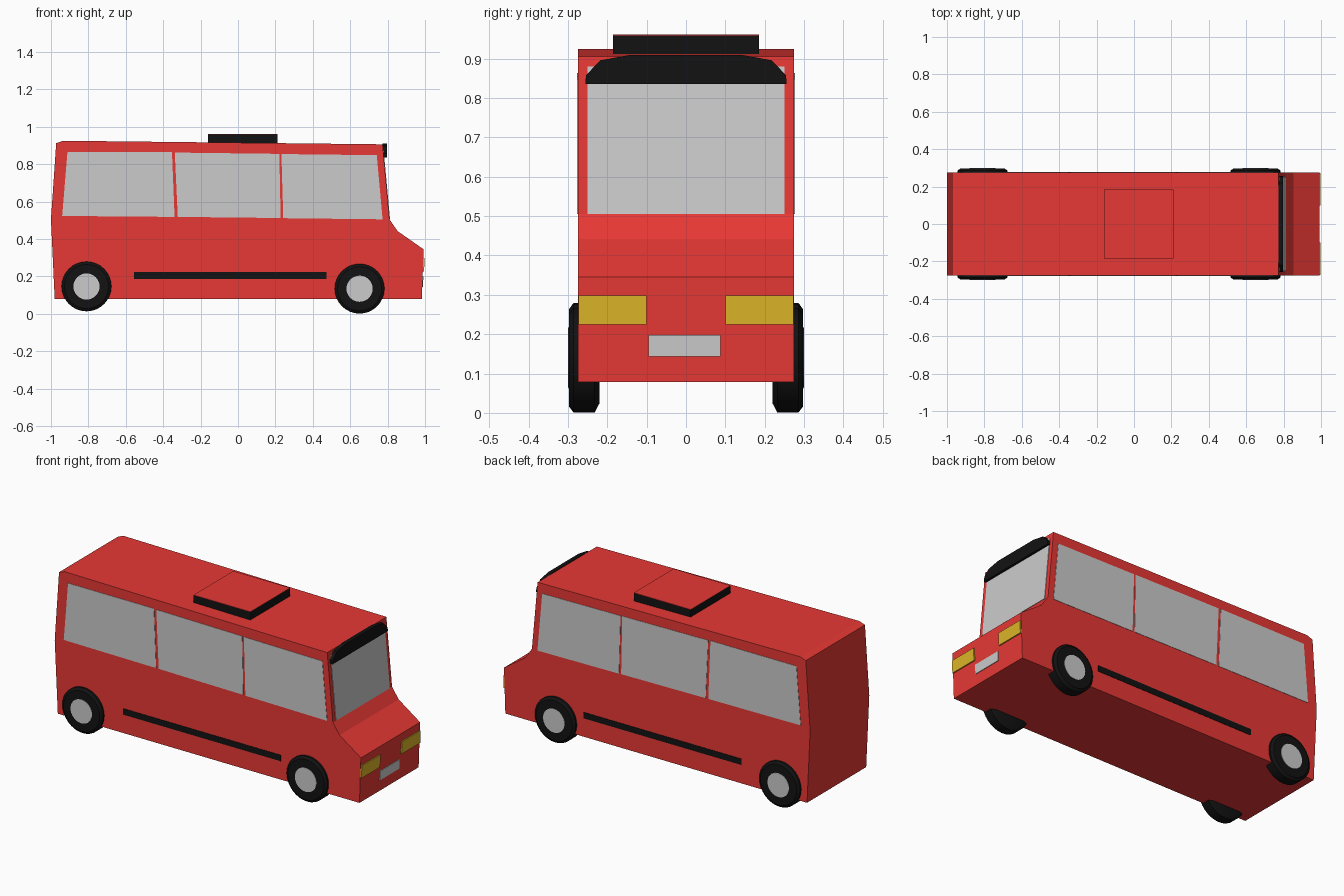
import bpy, bmesh, math
from mathutils import Vector, Matrix

if "Cube" in bpy.data.objects:
    bpy.data.objects.remove(bpy.data.objects["Cube"])


def material(name, rgb):
    m = bpy.data.materials.new(name)
    m.diffuse_color = (*rgb, 1)
    m.use_nodes = True
    m.node_tree.nodes["Principled BSDF"].inputs["Base Color"].default_value = m.diffuse_color
    return m


RED = material("red_paint", (0.80, 0.04, 0.035))
BLACK = material("black_rubber", (0.006, 0.006, 0.006))
YELLOW = material("yellow_lamp", (0.72, 0.46, 0.02))


def finish(name, bm, mat=None, mirror=False, smooth=False):
    bmesh.ops.remove_doubles(bm, verts=bm.verts, dist=1e-5)
    bmesh.ops.recalc_face_normals(bm, faces=bm.faces)
    me = bpy.data.meshes.new(name)
    bm.to_mesh(me)
    bm.free()
    ob = bpy.data.objects.new(name, me)
    bpy.context.collection.objects.link(ob)
    if mat:
        me.materials.append(mat)
    if smooth:
        bpy.ops.object.select_all(action='DESELECT')
        ob.select_set(True)
        bpy.context.view_layer.objects.active = ob
        bpy.ops.object.shade_smooth_by_angle(angle=math.radians(30))
    if mirror:
        mod = ob.modifiers.new("mirror", 'MIRROR')
        mod.use_axis = (False, True, False)
        mod.use_mirror_merge = False
    return ob


def slab(name, pts, depth, mat=None, mirror=False):
    """Extrude a planar outline of 3D points along a depth vector."""
    bm = bmesh.new()
    face = bm.faces.new([bm.verts.new(p) for p in pts])
    ext = bmesh.ops.extrude_face_region(bm, geom=[face])
    verts = [v for v in ext["geom"] if isinstance(v, bmesh.types.BMVert)]
    bmesh.ops.translate(bm, verts=verts, vec=Vector(depth))
    return finish(name, bm, mat, mirror)


def lathe(name, profile, x, z, mat=None, steps=32, mirror=True):
    """Spin (radius, y) points round a y-parallel axle."""
    bm = bmesh.new()
    vs = [bm.verts.new((r, y, 0)) for r, y in profile]
    es = [bm.edges.new(p) for p in zip(vs, vs[1:])]
    bmesh.ops.spin(bm, geom=vs + es, cent=(0, 0, 0), axis=(0, 1, 0),
                   angle=math.tau, steps=steps)
    ob = finish(name, bm, mat, mirror, smooth=True)
    ob.location = (x, 0, z)
    return ob


# Body shell: side profile extruded across the width
W = 0.275
side = [(-0.98, 0.078), (-1.0, 0.505), (-0.972, 0.912), (-0.935, 0.925),
        (0.773, 0.906), (0.81, 0.505), (0.853, 0.442), (0.992, 0.345), (0.983, 0.078)]
slab("body", [(x, -W, z) for x, z in side], (0, 2 * W, 0), RED)

# Side windows
windows = [
    [(-0.912, 0.864), (-0.353, 0.864), (-0.339, 0.518), (-0.94, 0.523)],
    [(-0.338, 0.862), (0.221, 0.855), (0.228, 0.512), (-0.322, 0.518)],
    [(0.232, 0.854), (0.742, 0.848), (0.773, 0.505), (0.242, 0.511)],
]
for i, w in enumerate(windows):
    slab(f"side_window_{i + 1}", [(x, -W + 0.001, z) for x, z in w], (0, -0.003, 0), mirror=True)

# Side rubbing strip
slab("side_strip", [(x, -W + 0.001, z) for x, z in
                    [(-0.555, 0.187), (0.472, 0.187), (0.472, 0.223), (-0.555, 0.223)]],
     (0, -0.003, 0), BLACK, True)


def on_front(y, z):
    """Point on the sloping front: windscreen plane above, nose plane below."""
    if z > 0.5:
        return (0.81 - (z - 0.505) * 0.0923, y, z)
    return (0.983 + (z - 0.078) * 0.0337, y, z)


def front_panel(name, y0, y1, z0, z1, depth, mat=None, mirror=False):
    pts = [on_front(y, z) for y, z in [(y0, z0), (y1, z0), (y1, z1), (y0, z1)]]
    return slab(name, pts, (depth, 0, 0), mat, mirror)


# Windscreen, headlamps and number plate
front_panel("windscreen", -0.25, 0.25, 0.506, 0.88, 0.003)
front_panel("headlamp", 0.10, 0.273, 0.225, 0.298, 0.007, YELLOW, True)
front_panel("front_plate", -0.095, 0.088, 0.143, 0.198, 0.004)

# Sun visor over the windscreen
half = [(0.256, 0.836), (0.254, 0.858), (0.218, 0.896), (0.14, 0.91)]
outline = half + [(-y, z) for y, z in reversed(half)]
slab("sun_visor", [(0.772, y, z) for y, z in outline], (0.024, 0, 0), BLACK)

# Roof hatch: black rim with a painted lid
hatch = [(-0.16, -0.185), (0.21, -0.185), (0.21, 0.185), (-0.16, 0.185)]
slab("roof_hatch", [(x, y, 0.905) for x, y in hatch], (0, 0, 0.054), BLACK)
slab("roof_hatch_lid", [(x, y, 0.959) for x, y in hatch], (0, 0, 0.002), RED)

# Wheels and hubcaps
tyre = [(0, -0.22), (0.11, -0.22), (0.133, -0.232), (0.133, -0.286),
        (0.118, -0.297), (0.07, -0.298), (0, -0.298)]
hub = [(0, -0.296), (0.07, -0.296), (0.07, -0.300), (0, -0.300)]
for name, x, z in [("rear", -0.81, 0.146), ("front", 0.65, 0.134)]:
    lathe(name + "_tyre", tyre, x, z, BLACK)
    lathe(name + "_hubcap", hub, x, z)
